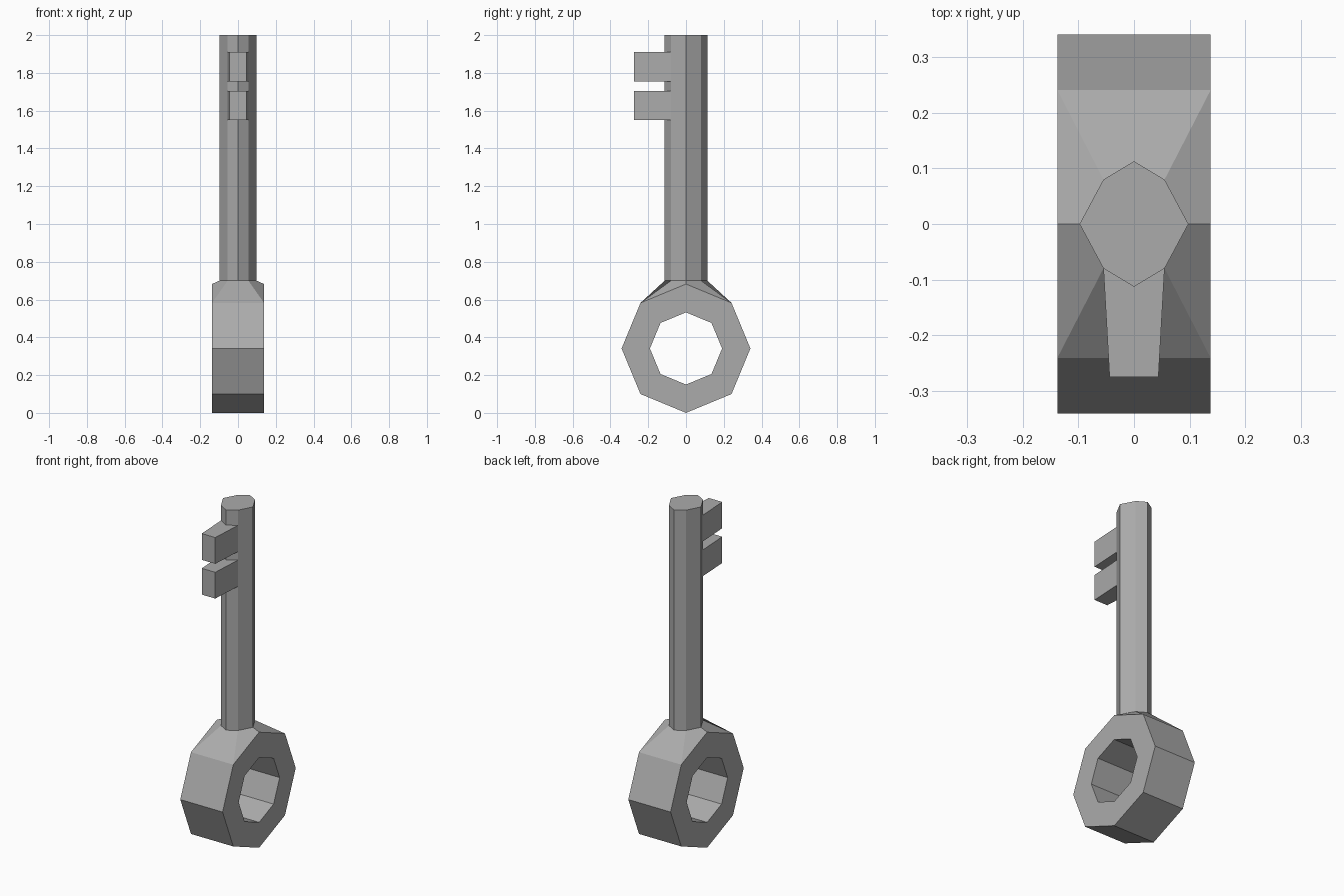
import bpy, bmesh
from math import sin, cos, pi

if "Cube" in bpy.data.objects:
    bpy.data.objects.remove(bpy.data.objects["Cube"])

N = 8
HALF = 0.138          # half thickness of the bow
CZ = 0.341            # bow centre height
bm = bmesh.new()


def octagon(x, r):
    # vertex 0 at the top, running towards +y
    return [bm.verts.new((x, r * sin(k * pi / 4), CZ + r * cos(k * pi / 4)))
            for k in range(N)]


def face(*verts):
    bm.faces.new(verts)


# Bow: thick octagonal ring, left open on top where the neck attaches
oR, oL = octagon(HALF, 0.341), octagon(-HALF, 0.341)
iR, iL = octagon(HALF, 0.191), octagon(-HALF, 0.191)
for k in range(N):
    j = (k + 1) % N
    face(oR[k], oR[j], iR[j], iR[k])
    face(oL[k], iL[k], iL[j], oL[j])
    face(iR[k], iR[j], iL[j], iL[k])
    if k not in (0, N - 1):
        face(oR[k], oL[k], oL[j], oR[j])

# Shaft: stacked octagons, split at the tooth heights
profile = [(0.098, 0), (0.055, 0.08), (0, 0.113), (-0.055, 0.08),
           (-0.098, 0), (-0.055, -0.08), (0, -0.113), (0.055, -0.08)]
levels = [0.70, 1.55, 1.705, 1.755, 1.91, 2.0]
rings = [[bm.verts.new((x, y, z)) for x, y in profile] for z in levels]
for i in range(len(levels) - 1):
    a, b = rings[i], rings[i + 1]
    tooth = i in (1, 3)
    for k in range(N):
        j = (k + 1) % N
        if not (tooth and k in (5, 6)):
            face(a[k], a[j], b[j], b[k])
    # Teeth: tapered blocks grown from the front two shaft faces
    if tooth:
        al, ar = [bm.verts.new((x, -0.275, levels[i])) for x in (-0.044, 0.044)]
        bl, br = [bm.verts.new((x, -0.275, levels[i + 1])) for x in (-0.044, 0.044)]
        face(al, ar, br, bl)
        face(a[5], al, bl, b[5])
        face(a[7], b[7], br, ar)
        face(a[5], a[6], a[7], ar, al)
        face(b[5], bl, br, b[7], b[6])
face(*rings[-1])

# Neck: blends the bow top into the shaft
s = rings[0]
face(oR[1], oL[1], s[3], s[2], s[1])
face(oR[7], s[7], s[6], s[5], oL[7])
face(oR[0], oR[1], s[1], s[0])
face(oR[7], oR[0], s[0], s[7])
face(oL[1], oL[0], s[4], s[3])
face(oL[0], oL[7], s[5], s[4])

bmesh.ops.recalc_face_normals(bm, faces=bm.faces[:])
mesh = bpy.data.meshes.new("key")
bm.to_mesh(mesh)
bm.free()

# Dark grey metal
metal = bpy.data.materials.new("dark_metal")
metal.diffuse_color = (0.41, 0.41, 0.41, 1)
metal.use_nodes = True
metal.node_tree.nodes["Principled BSDF"].inputs["Base Color"].default_value = metal.diffuse_color
mesh.materials.append(metal)
bpy.context.collection.objects.link(bpy.data.objects.new("key", mesh))
